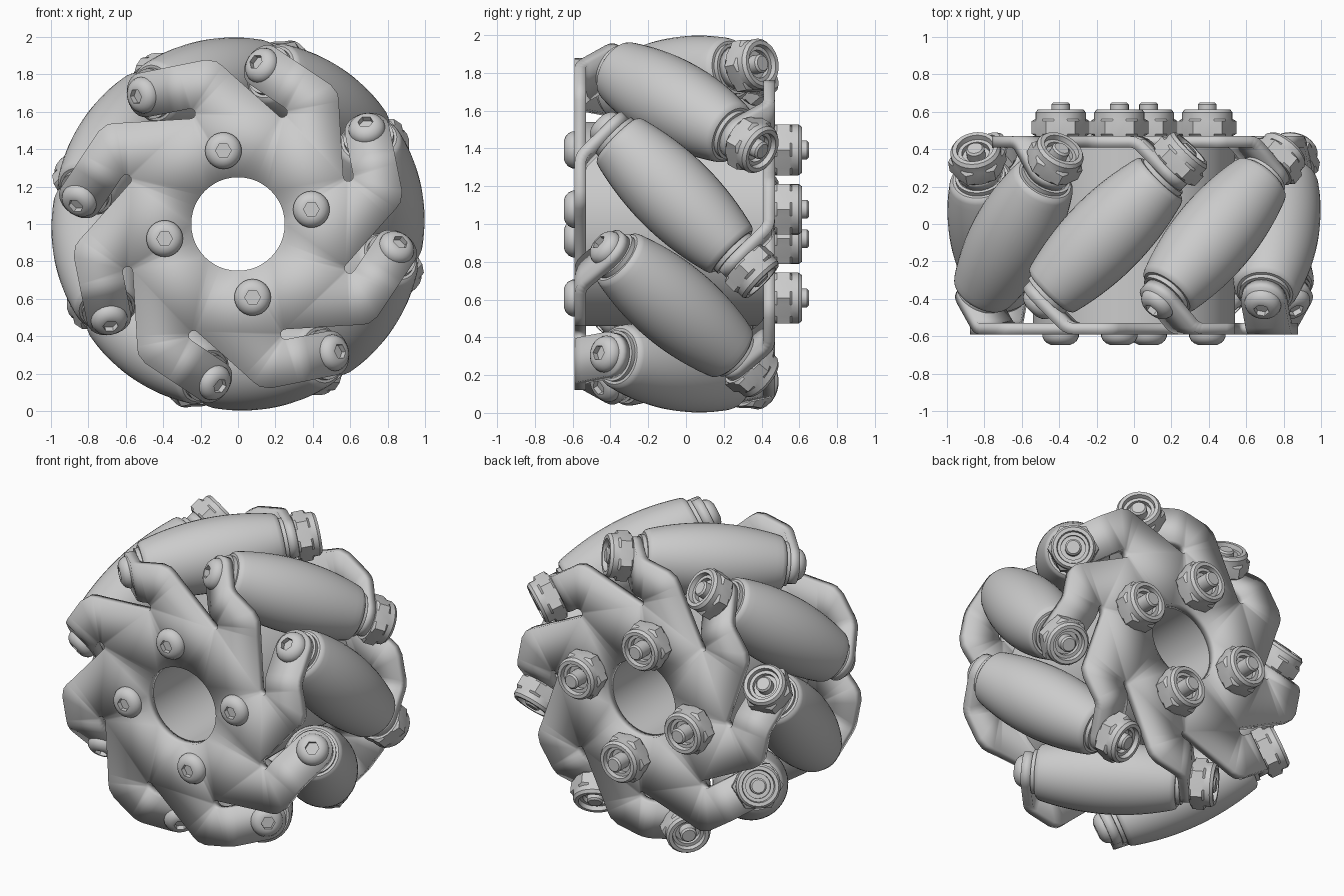
import bpy, bmesh
from math import sin, cos, pi, radians, sqrt
from mathutils import Vector, Matrix

cube = bpy.data.objects.get("Cube")
if cube:
    bpy.data.objects.remove(cube)

metal = bpy.data.materials.new("plain_grey")
GREY = (0.6, 0.6, 0.6, 1)
metal.use_nodes = True
metal.diffuse_color = GREY
metal.node_tree.nodes["Principled BSDF"].inputs["Base Color"].default_value = GREY

COUNT = 8
FIRST = radians(11.25)
MID_Y = -0.06          # centre plane between the two plates
PLATE_OFF = 0.5        # plate mid-surface from the centre plane
THICK = 0.06
AXIS_R = 0.775         # closest distance of a roller axis to the wheel axis
CENTRE = Vector((0, MID_Y, 1))


def finish(name, bm, matrix=Matrix(), angle=35):
    bmesh.ops.recalc_face_normals(bm, faces=bm.faces)
    mesh = bpy.data.meshes.new(name)
    bm.to_mesh(mesh)
    bm.free()
    mesh.materials.append(metal)
    obj = bpy.data.objects.new(name, mesh)
    bpy.context.collection.objects.link(obj)
    obj.matrix_world = matrix
    bpy.ops.object.select_all(action='DESELECT')
    obj.select_set(True)
    bpy.context.view_layer.objects.active = obj
    bpy.ops.object.shade_smooth_by_angle(angle=radians(angle))
    return obj


def lathe(name, profile, matrix, steps=24, closed=False):
    """Turn (radius, height, is_hex) rings around local z."""
    bm = bmesh.new()
    rings = []
    for r, h, is_hex in profile:
        ring = []
        for i in range(steps):
            a = 2 * pi * i / steps
            k = cos(pi / 6) / cos(a % (pi / 3) - pi / 6) if is_hex else 1
            ring.append(bm.verts.new((r * k * cos(a), r * k * sin(a), h)))
        rings.append(ring)
    pairs = list(zip(rings, rings[1:]))
    if closed:
        pairs.append((rings[-1], rings[0]))
    else:
        bm.faces.new(rings[0])
        bm.faces.new(rings[-1])
    for low, high in pairs:
        for i in range(steps):
            j = (i + 1) % steps
            bm.faces.new((low[i], low[j], high[j], high[i]))
    return finish(name, bm, matrix)


def frame(k):
    a = FIRST + k * 2 * pi / COUNT
    return Vector((cos(a), 0, sin(a))), Vector((-sin(a), 0, cos(a)))


def aim(origin, direction):
    return Matrix.Translation(origin) @ direction.to_track_quat('Z', 'Y').to_matrix().to_4x4()


# Hardware profiles
HEAD = [(0.098, 0, 0), (0.098, 0.012, 0), (0.088, 0.033, 0), (0.072, 0.047, 0),
        (0.052, 0.056, 0), (0.042, 0.056, 1), (0.042, 0.025, 1)]
NUT = [(0.135, 0, 0), (0.155, 0.012, 1), (0.155, 0.08, 1), (0.135, 0.092, 0),
       (0.135, 0.125, 0), (0.122, 0.143, 0), (0.1, 0.143, 0), (0.095, 0.115, 0),
       (0.075, 0.115, 0), (0.075, 0.085, 0)]


def rod(name, matrix, start, end, r=0.05):
    lathe(name, [(r, start, 0), (r, end - 0.01, 0), (r - 0.01, end, 0)], matrix)


# Slotted plate with bent, rounded tabs
BEND_T, TAB_IN, TAB_OUT = 0.15, 0.655, 0.895
ARC = 0.089            # bend radius
TAB_LEN = 0.184        # from the end of the bend to the bolt hole
SLOT_R, SLOT_T, SLOT_W = 0.628, 0.135, 0.027


def fold(u):
    """Distance along the tab to (tangential, inward) position."""
    if u <= 0:
        return BEND_T + u, 0
    a = min(u / ARC, pi / 4)
    extra = max(0, u - ARC * pi / 4) * sqrt(0.5)
    return BEND_T + ARC * sin(a) + extra, ARC * (1 - cos(a)) + extra


def make_plate(name, matrix):
    bm = bmesh.new()

    def vert(k, r, t, y=0):
        er, et = frame(k)
        return bm.verts.new(er * r + et * t + Vector((0, y - PLATE_OFF, 0)))

    outline = []
    bend_end = ARC * pi / 4
    for k in range(COUNT):
        corner = [vert(k, 0.845, -0.085), vert(k, 0.876, -0.055), vert(k, TAB_OUT, 0)]
        outer = [vert(k, TAB_OUT, *fold(bend_end * i / 3)) for i in range(4)]
        inner = [vert(k, TAB_IN, *fold(bend_end * i / 3)) for i in range(4)]
        for i in range(3):
            bm.faces.new((outer[i], outer[i + 1], inner[i + 1], inner[i]))
        mid, rad = (TAB_IN + TAB_OUT) / 2, (TAB_OUT - TAB_IN) / 2
        tip = [vert(k, mid + rad * cos(pi * i / 12),
                    *fold(bend_end + TAB_LEN + rad * sin(pi * i / 12))) for i in range(13)]
        bm.faces.new([outer[3]] + tip + [inner[3]])
        slot = [vert(k, SLOT_R + SLOT_W * cos(pi * i / 6),
                     SLOT_T - SLOT_W * sin(pi * i / 6)) for i in range(7)]
        outline += corner + [outer[0], inner[0]] + slot + [vert(k, 0.648, 0.48)]
    hole = [bm.verts.new((0.25 * cos(2 * pi * i / 48), -PLATE_OFF, 0.25 * sin(2 * pi * i / 48)))
            for i in range(48)]
    edges = []
    for loop in (outline, hole):
        for a, b in zip(loop, loop[1:] + loop[:1]):
            edges.append(bm.edges.get((a, b)) or bm.edges.new((a, b)))
    bmesh.ops.triangle_fill(bm, use_beauty=True, use_dissolve=False, edges=edges)
    plate = finish(name, bm, matrix)
    solid = plate.modifiers.new("thickness", 'SOLIDIFY')
    solid.thickness = THICK
    solid.offset = 0
    solid.use_even_offset = True
    # keep the edge-angle shading after the thickness
    plate.modifiers.move(len(plate.modifiers) - 1, 0)


to_centre = Matrix.Translation(CENTRE)
make_plate("front_plate", to_centre)
make_plate("back_plate", to_centre @ Matrix.Rotation(pi, 4, frame(0)[0]))

# Hub tube between the plates
half = PLATE_OFF - THICK / 2
lathe("hub", [(0.25, -half, 0), (0.54, -half, 0), (0.54, half, 0), (0.25, half, 0)],
      aim(CENTRE, Vector((0, 1, 0))), steps=48, closed=True)

# Hub bolts
BACK = Vector((0, 1, 0))
face = PLATE_OFF + THICK / 2
for k in range(0, COUNT, 2):
    spot = CENTRE + frame(k)[0] * 0.4
    lathe("hub_bolt_head", HEAD, aim(spot - BACK * face, -BACK))
    lathe("hub_nut", NUT, aim(spot + BACK * face, BACK))
    rod("hub_bolt_end", aim(spot, BACK), face, face + 0.18)

# Barrel rollers with their bolts
END = 0.43
barrel = [(0.225 - 0.052 * (s / 10) ** 2, s / 10 * (END - 0.03), 0) for s in range(-10, 11)]
cap = [(0.166, END - 0.012, 0), (0.15, END, 0), (0.135, END, 0), (0.135, END + 0.025, 0)]
ROLLER = [(r, -h, x) for r, h, x in reversed(cap)] + barrel + cap
TAB_FACE = 0.514
for k in range(COUNT):
    er, et = frame(k)
    axis = (BACK - et).normalized()
    spot = CENTRE + er * AXIS_R
    lathe("roller", ROLLER, aim(spot, axis), steps=40)
    lathe("roller_bolt_head", HEAD, aim(spot - axis * TAB_FACE, -axis))
    lathe("roller_nut", NUT, aim(spot + axis * TAB_FACE, axis))
    rod("roller_bolt", aim(spot, axis), -TAB_FACE, TAB_FACE + 0.145)
